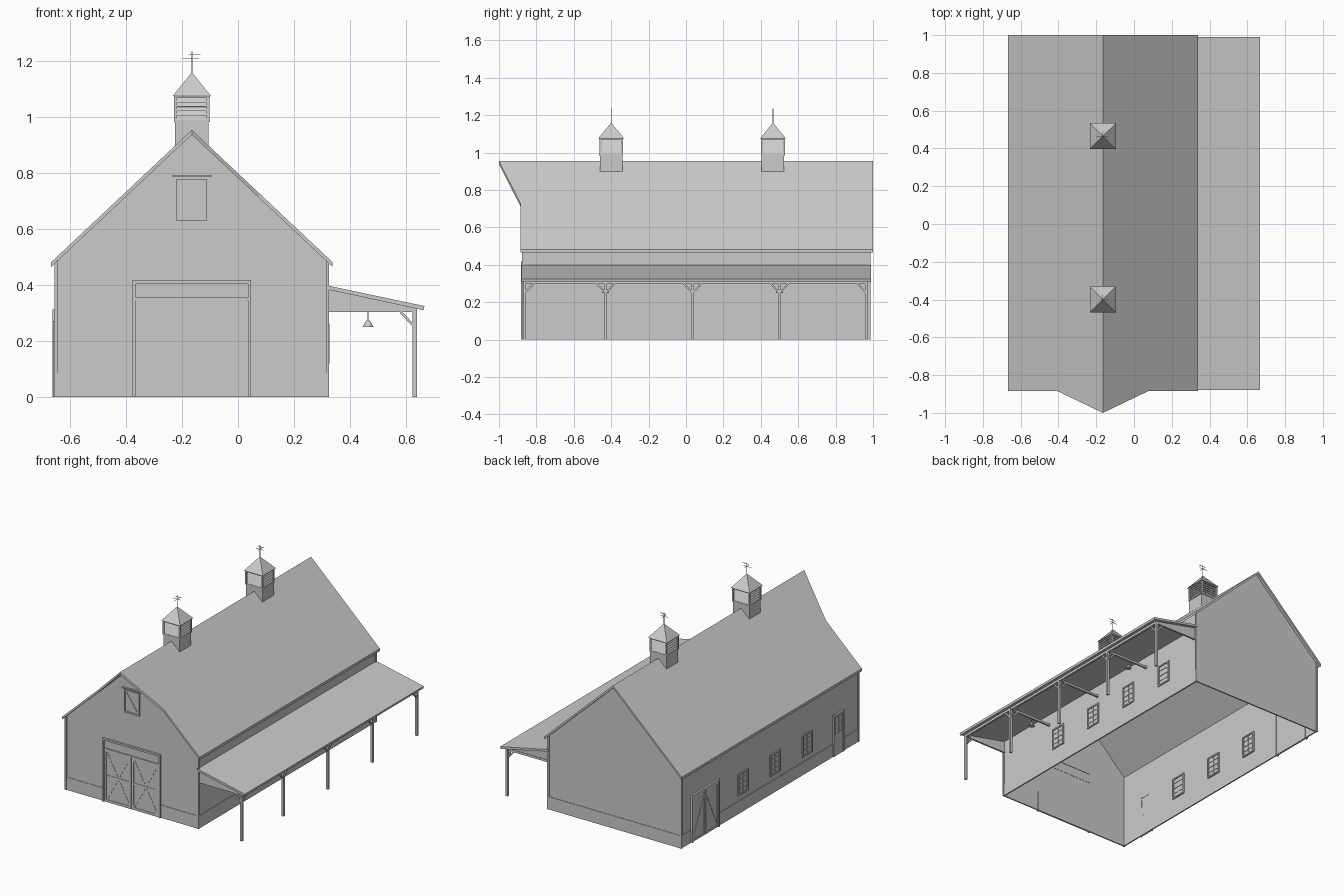
import bpy, bmesh, math
from mathutils import Vector as V

if "Cube" in bpy.data.objects:
    bpy.data.objects.remove(bpy.data.objects["Cube"])

RX, RZ, SLOPE = -0.165, 0.955, 0.94        # ridge position and roof pitch
XL, XR, YF, YB = -0.65, 0.32, -0.87, 0.98  # wall planes
Z = V((0, 0, 1))


def finish(name, bm):
    bmesh.ops.recalc_face_normals(bm, faces=bm.faces)
    me = bpy.data.meshes.new(name)
    bm.to_mesh(me)
    bm.free()
    ob = bpy.data.objects.new(name, me)
    bpy.context.collection.objects.link(ob)
    return ob


def prism(bm, pts, vec):
    """Closed solid from a polygon swept along vec."""
    a = [bm.verts.new(V(p)) for p in pts]
    b = [bm.verts.new(V(p) + V(vec)) for p in pts]
    n = len(a)
    bm.faces.new(a)
    bm.faces.new(b[::-1])
    for i in range(n):
        bm.faces.new((a[i], b[i], b[(i + 1) % n], a[(i + 1) % n]))


def bar(bm, p, q, w, d, normal):
    """Beam from p to q: w across, d along normal."""
    p, q, n = V(p), V(q), V(normal).normalized()
    s = (q - p).cross(n).normalized() * w / 2
    n = n * d / 2
    prism(bm, [p - s - n, p + s - n, p + s + n, p - s + n], q - p)


def frame(bm, P, u0, u1, v0, v1, w, d, n, sill=True):
    h = w / 2
    for u in (u0 + h, u1 - h):
        bar(bm, P(u, v0), P(u, v1), w, d, n)
    bar(bm, P(u0, v1 - h), P(u1, v1 - h), w, d, n)
    if sill:
        bar(bm, P(u0, v0 + h), P(u1, v0 + h), w, d, n)


def on_y(y):
    return lambda u, v: V((u, y, v))


def on_x(x):
    return lambda u, v: V((x, u, v))


# Open-bottomed barn walls
bm = bmesh.new()
eave = RZ - 0.012 - SLOPE * (XR - RX)
prof = [(XL, 0), (XL, eave), (RX, RZ - 0.012), (XR, eave), (XR, 0)]
f = [bm.verts.new((x, YF, z)) for x, z in prof]
b = [bm.verts.new((x, YB, z)) for x, z in prof]
bm.faces.new(f)
bm.faces.new(b[::-1])
for i in (0, 3):
    bm.faces.new((f[i], b[i], b[i + 1], f[i + 1]))
walls = finish("barn_walls", bm)
m = walls.modifiers.new("thickness", 'SOLIDIFY')
m.thickness, m.offset = 0.008, -1

# Roof slopes with the pointed hay hood at the front
bm = bmesh.new()
for s in (-1, 1):
    pts = [(0.503, -0.885), (0.24, -0.885), (0, -1), (0, 1), (0.503, 1)]
    prism(bm, [(RX + s * x, y, RZ - SLOPE * x) for x, y in pts], (0, 0, -0.017))
finish("main_roof", bm)

# Base boards and corner boards
bm = bmesh.new()
for y in (YF, YB):
    if y == YB:
        bar(bm, (XL, y, 0.042), (XR, y, 0.042), 0.084, 0.006, (0, 1, 0))
    else:
        bar(bm, (XL, y, 0.042), (-0.375, y, 0.042), 0.084, 0.006, (0, 1, 0))
        bar(bm, (0.045, y, 0.042), (XR, y, 0.042), 0.084, 0.006, (0, 1, 0))
for x in (XL, XR):
    bar(bm, (x, YF, 0.042), (x, YB, 0.042), 0.084, 0.006, (1, 0, 0))
finish("base_boards", bm)
bm = bmesh.new()
for x in (XL, XR):
    for y in (YF, YB):
        bar(bm, (x, y, 0), (x, y, eave), 0.012, 0.012, (1, 0, 0))
finish("corner_boards", bm)

# Front double doors with transom
bm = bmesh.new()
P, N = on_y(YF - 0.002), (0, 1, 0)
bar(bm, P(-0.165, 0), P(-0.165, 0.415), 0.41, 0.008, N)
frame(bm, P, -0.377, 0.047, 0, 0.418, 0.012, 0.022, N, False)
bar(bm, P(-0.37, 0.35), P(0.04, 0.35), 0.01, 0.02, N)
for u0, u1 in ((-0.363, -0.167), (-0.163, 0.033)):
    frame(bm, P, u0, u1, 0.004, 0.344, 0.014, 0.014, N)
    bar(bm, P(u0 + 0.01, 0.174), P(u1 - 0.01, 0.174), 0.012, 0.013, N)
    bar(bm, P(u0 + 0.01, 0.01), P(u1 - 0.01, 0.34), 0.012, 0.012, N)
    bar(bm, P(u0 + 0.01, 0.34), P(u1 - 0.01, 0.01), 0.012, 0.011, N)
finish("front_doors", bm)

# Hayloft door
bm = bmesh.new()
frame(bm, P, -0.22, -0.11, 0.63, 0.78, 0.01, 0.014, N)
bar(bm, P(-0.165, 0.63), P(-0.165, 0.78), 0.1, 0.006, N)
bar(bm, P(-0.215, 0.775), P(-0.115, 0.635), 0.01, 0.011, N)
bar(bm, P(-0.235, 0.79), P(-0.095, 0.79), 0.008, 0.016, N)
finish("hayloft_door", bm)

# Left side: sliding door and small door
bm = bmesh.new()
P, N = on_x(XL - 0.002), (1, 0, 0)
frame(bm, P, 0.59, 0.88, 0, 0.312, 0.012, 0.022, N, False)
bar(bm, P(0.735, 0), P(0.735, 0.3), 0.27, 0.008, N)
for u0, u1 in ((0.602, 0.734), (0.736, 0.868)):
    frame(bm, P, u0, u1, 0.004, 0.298, 0.012, 0.014, N)
    bar(bm, P(u0 if u0 < 0.7 else u1, 0.01), P(0.735, 0.29), 0.01, 0.012, N)
finish("side_barn_doors", bm)
bm = bmesh.new()
frame(bm, P, -0.715, -0.605, 0, 0.272, 0.01, 0.018, N, False)
bar(bm, P(-0.66, 0), P(-0.66, 0.265), 0.095, 0.01, N)
frame(bm, P, -0.7, -0.62, 0.14, 0.255, 0.006, 0.015, N)
bar(bm, P(-0.66, 0.14), P(-0.66, 0.255), 0.005, 0.014, N)
bar(bm, P(-0.7, 0.2), P(-0.62, 0.2), 0.005, 0.013, N)
finish("side_door", bm)

# Windows, framed on both wall faces
left, right = (-0.337, 0.0, 0.335), (-0.345, -0.01, 0.33, 0.67)
for x, ys in ((XL + 0.004, left), (XR - 0.004, right)):
    P = on_x(x)
    for i, y in enumerate(ys):
        bm = bmesh.new()
        frame(bm, P, y - 0.053, y + 0.053, 0.12, 0.262, 0.009, 0.022, N)
        bar(bm, P(y, 0.125), P(y, 0.255), 0.095, 0.01, N)
        bar(bm, P(y, 0.125), P(y, 0.255), 0.005, 0.016, N)
        bar(bm, P(y - 0.05, 0.191), P(y + 0.05, 0.191), 0.007, 0.018, N)
        bar(bm, P(y - 0.05, 0.226), P(y + 0.05, 0.226), 0.004, 0.015, N)
        bar(bm, P(y - 0.05, 0.156), P(y + 0.05, 0.156), 0.004, 0.015, N)
        finish(("left" if x < 0 else "right") + f"_window_{i + 1}", bm)

# Lean-to roof and its end infills
bm = bmesh.new()
prism(bm, [(0.317, -0.88, 0.399), (0.667, -0.88, 0.325), (0.664, -0.88, 0.31),
           (0.317, -0.88, 0.385)], (0, 1.87, 0))
finish("porch_roof", bm)
bm = bmesh.new()
for y in (-0.868, 0.962):
    prism(bm, [(XR, y, 0.304), (0.64, y, 0.304), (0.64, y, 0.317), (XR, y, 0.387)], (0, 0.006, 0))
finish("porch_gable_infill", bm)

# Lean-to posts, beams and braces
posts = (-0.862, -0.43, 0.035, 0.5, 0.965)
PX = 0.632
bm = bmesh.new()
bar(bm, (PX, -0.87, 0.308), (PX, 0.973, 0.308), 0.014, 0.016, Z)
for i, y in enumerate(posts):
    bar(bm, (PX, y, 0), (PX, y, 0.31), 0.015, 0.015, (1, 0, 0))
    bar(bm, (XR, y, 0.31), (PX, y, 0.31), 0.012, 0.014, Z)
    bar(bm, (PX, y, 0.25), (0.582, y, 0.304), 0.009, 0.009, (0, 1, 0))
    for s in (-1, 1):
        if (i, s) not in ((0, -1), (4, 1)):
            bar(bm, (PX, y, 0.25), (PX, y + s * 0.052, 0.304), 0.009, 0.009, (1, 0, 0))
finish("porch_frame", bm)

# Hanging lamps
for i in (1, 3):
    bm = bmesh.new()
    bar(bm, (0.465, posts[i], 0.272), (0.465, posts[i], 0.305), 0.003, 0.003, (1, 0, 0))
    r = bmesh.ops.create_cone(bm, cap_ends=True, segments=16, radius1=0.02, radius2=0.004, depth=0.026)
    bmesh.ops.translate(bm, verts=r["verts"], vec=(0.465, posts[i], 0.263))
    finish(f"porch_lamp_{i}", bm)

# Cupolas with louvres, pyramid roof and weathervane
for k, cy in enumerate((-0.4, 0.465)):
    C = V((RX, cy, 0))
    bm = bmesh.new()
    for s in (-1, 1):
        pts = [(-0.06, 0.89), (0, 0.945), (0.06, 0.89), (0.06, 0.985), (-0.06, 0.985)]
        prism(bm, [C + V((x, s * 0.06, z)) for x, z in pts], (0, -s * 0.006, 0))
        bar(bm, C + V((s * 0.057, -0.06, 0.938)), C + V((s * 0.057, 0.06, 0.938)), 0.094, 0.006, (1, 0, 0))
    finish(f"cupola_base_{k + 1}", bm)
    bm = bmesh.new()
    for dx, dy in ((1, 0), (-1, 0), (0, 1), (0, -1)):
        n, t = V((dx, dy, 0)), V((-dy, dx, 0))
        c = C + n * 0.058 + t * 0.058
        bar(bm, c + Z * 0.985, c + Z * 1.076, 0.011, 0.011, n)
        for z in (0.988, 1.073):
            c = C + n * 0.059 + Z * z
            bar(bm, c - t * 0.063, c + t * 0.063, 0.008, 0.01, n)
        for j in range(5):
            c = C + n * 0.056 + Z * (1.0 + j * 0.0155)
            bar(bm, c - t * 0.054, c + t * 0.054, 0.019, 0.002, n + Z * 0.5)
    finish(f"cupola_louvres_{k + 1}", bm)
    bm = bmesh.new()
    bmesh.ops.create_cone(bm, cap_ends=True, segments=4, radius1=0.069 * math.sqrt(2), radius2=0, depth=0.085)
    roof = finish(f"cupola_roof_{k + 1}", bm)
    roof.location = C + Z * 1.1185
    roof.rotation_euler.z = math.pi / 4
    bm = bmesh.new()
    bar(bm, C + Z * 1.15, C + Z * 1.235, 0.003, 0.003, (1, 0, 0))
    bar(bm, C + V((-0.033, 0, 1.209)), C + V((0.025, 0, 1.209)), 0.002, 0.002, Z)
    bar(bm, C + V((0, -0.025, 1.209)), C + V((0, 0.025, 1.209)), 0.002, 0.002, Z)
    bar(bm, C + V((-0.012, 0, 1.226)), C + V((0.03, 0, 1.226)), 0.003, 0.002, Z)
    finish(f"weathervane_{k + 1}", bm)
